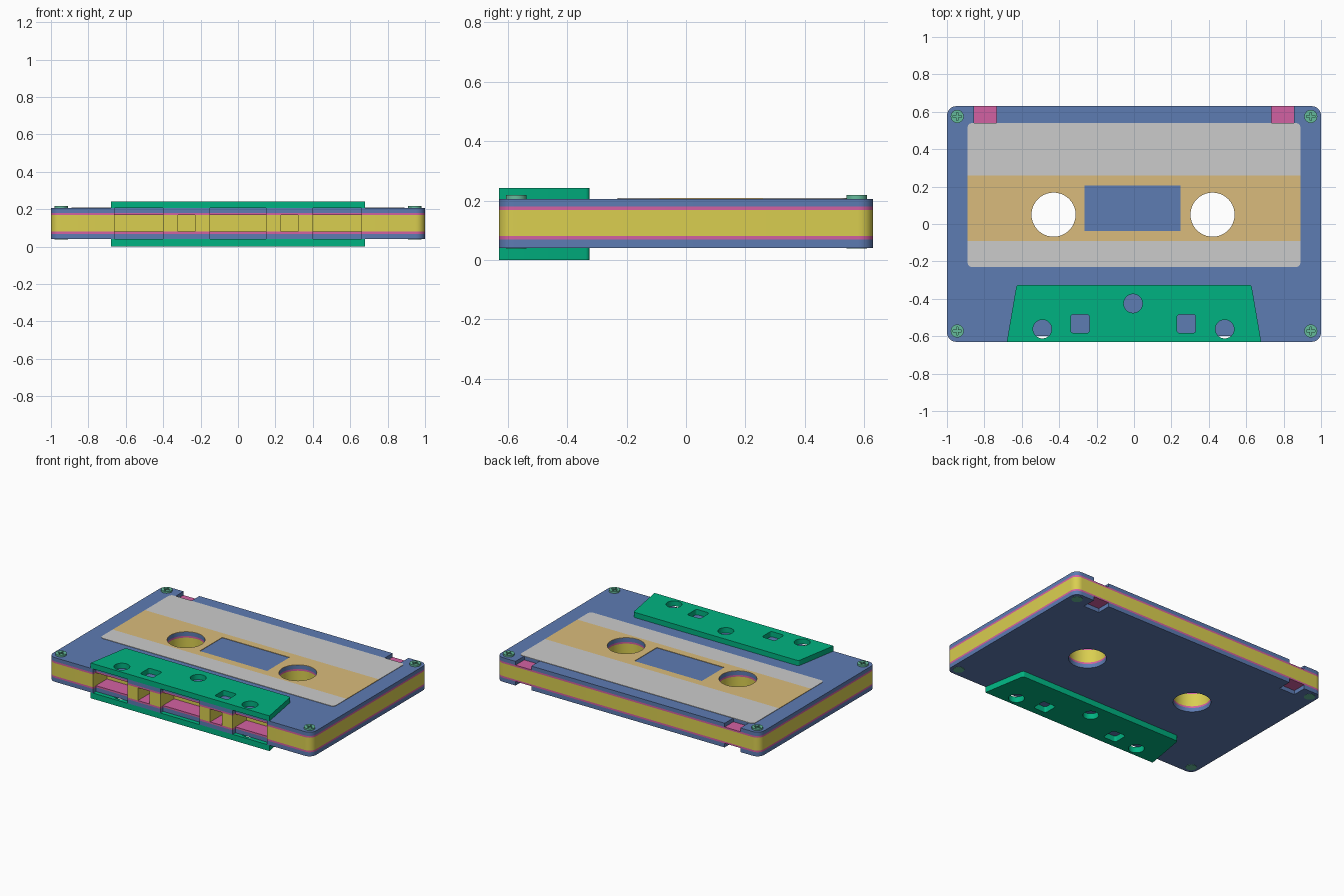
import bpy, bmesh, math

if "Cube" in bpy.data.objects:
    bpy.data.objects.remove(bpy.data.objects["Cube"])


def material(name, rgb):
    m = bpy.data.materials.new(name)
    m.diffuse_color = (*rgb, 1)
    m.use_nodes = True
    m.node_tree.nodes["Principled BSDF"].inputs["Base Color"].default_value = m.diffuse_color
    return m


BLUE = material("shell_blue", (0.11, 0.2, 0.45))
PINK = material("liner_pink", (0.65, 0.12, 0.36))
YELLOW = material("core_yellow", (0.7, 0.62, 0.08))
GREEN = material("plate_green", (0.0, 0.45, 0.22))
MINT = material("screw_mint", (0.13, 0.5, 0.33))
TAN = material("band_tan", (0.7, 0.5, 0.2))

HX, HY = 1.0, 0.63


def arc(cx, cy, r, a0, a1, n):
    return [(cx + r * math.cos(math.radians(a0 + (a1 - a0) * i / n)),
             cy + r * math.sin(math.radians(a0 + (a1 - a0) * i / n))) for i in range(n + 1)]


def circle(cx, cy, r, n=40):
    return arc(cx, cy, r, 0, 360, n)[:-1]


def rect(x0, x1, y0, y1, r=0.0):
    if r == 0:
        return [(x0, y0), (x1, y0), (x1, y1), (x0, y1)]
    return (arc(x0 + r, y0 + r, r, 180, 270, 6) + arc(x1 - r, y0 + r, r, 270, 360, 6)
            + arc(x1 - r, y1 - r, r, 0, 90, 6) + arc(x0 + r, y1 - r, r, 90, 180, 6))


def body_outline(front=(), back=()):
    """Rounded rectangle; cuts are (x0, x1, depth) listed left to right."""
    r = 0.05
    p = arc(-HX + r, -HY + r, r, 180, 270, 8)
    for a, b, d in front:
        p += [(a, -HY), (a, -HY + d), (b, -HY + d), (b, -HY)]
    p += arc(HX - r, -HY + r, r, 270, 360, 8) + arc(HX - r, HY - r, r, 0, 90, 8)
    for a, b, d in reversed(back):
        p += [(b, HY), (b, HY - d), (a, HY - d), (a, HY)]
    return p + arc(-HX + r, HY - r, r, 90, 180, 8)


def slab(name, loops, z0, z1, mat=None):
    """Filled outline with holes, extruded from z0 to z1."""
    c = bpy.data.curves.new(name, 'CURVE')
    c.dimensions = '2D'
    c.fill_mode = 'BOTH'
    c.extrude = (z1 - z0) / 2
    for loop in loops:
        s = c.splines.new('POLY')
        s.points.add(len(loop) - 1)
        for pt, (x, y) in zip(s.points, loop):
            pt.co = (x, y, 0, 1)
        s.use_cyclic_u = True
    ob = bpy.data.objects.new(name, c)
    ob.location.z = (z0 + z1) / 2
    bpy.context.collection.objects.link(ob)
    bpy.ops.object.select_all(action='DESELECT')
    ob.select_set(True)
    bpy.context.view_layer.objects.active = ob
    bpy.ops.object.convert(target='MESH')
    ob = bpy.context.object
    bm = bmesh.new()
    bm.from_mesh(ob.data)
    bmesh.ops.remove_doubles(bm, verts=bm.verts, dist=1e-5)
    bmesh.ops.recalc_face_normals(bm, faces=bm.faces)
    bm.to_mesh(ob.data)
    bm.free()
    if mat:
        ob.data.materials.clear()
        ob.data.materials.append(mat)
    bpy.ops.object.shade_smooth_by_angle(angle=math.radians(30))
    return ob


hubs = [circle(x, 0.05, 0.118) for x in (-0.43, 0.42)]
wide = [(-0.66, -0.40), (-0.15, 0.15), (0.40, 0.66)]
openings = sorted(wide + [(-0.32, -0.23), (0.23, 0.32)])
tabs = [(-0.855, -0.735, 0.095), (0.735, 0.855, 0.095)]

# Middle core with the tape openings along the front
slab("core", [body_outline([(a, b, 0.15) for a, b in openings])] + hubs, 0.08, 0.168, YELLOW)

# Liner sheets and outer shells, above and below
for side, l0, l1, s0, s1 in (("bottom", 0.068, 0.08, 0.04, 0.068),
                             ("top", 0.168, 0.18, 0.18, 0.206)):
    slab(side + "_liner", [body_outline([(a, b, 0.03) for a, b in wide])] + hubs, l0, l1, PINK)
    slab(side + "_shell", [body_outline([(a, b, 0.03) for a, b in wide], tabs)] + hubs,
         s0, s1, BLUE)

# Raised trapezoid plates with guide holes
trapezoid = ([(-0.68, -HY), (0.68, -HY)] + arc(0.615, -0.34, 0.015, 10, 90, 4)
             + arc(-0.615, -0.34, 0.015, 90, 170, 4))
guide_holes = [circle(-0.49, -0.562, 0.05), circle(0.485, -0.562, 0.05),
               circle(-0.005, -0.425, 0.05)]
guide_holes += [rect(x - 0.05, x + 0.05, -0.583, -0.483, 0.015) for x in (-0.288, 0.28)]
slab("bottom_guide_plate", [trapezoid] + guide_holes, 0.0, 0.04, GREEN)
slab("top_guide_plate", [trapezoid] + guide_holes, 0.206, 0.242, GREEN)

# Paper label in two grey strips, and the coloured band with its window
low = arc(-0.865, -0.205, 0.025, 180, 270, 6) + arc(0.865, -0.205, 0.025, 270, 360, 6)
high = arc(0.865, 0.515, 0.025, 0, 90, 6) + arc(-0.865, 0.515, 0.025, 90, 180, 6)
slab("label_lower", [low + [(0.89, -0.09), (-0.89, -0.09)]], 0.206, 0.209)
slab("label_upper", [[(-0.89, 0.26), (0.89, 0.26)] + high], 0.206, 0.209)
slab("label_band", [rect(-0.89, 0.89, -0.09, 0.26), rect(-0.265, 0.248, -0.038, 0.207)] + hubs,
     0.206, 0.209, TAN)

# Corner screws with crossed slots
w, l = 0.005, 0.022
cross = [(w, w), (l, w), (l, -w), (w, -w), (w, -l), (-w, -l),
         (-w, -w), (-l, -w), (-l, w), (-w, w), (-w, l), (w, l)]
for sx, sn in ((-1, "left"), (1, "right")):
    for y, yn in ((-0.572, "front"), (0.575, "back")):
        x = sx * 0.945
        slot = [(x + a, y + b) for a, b in cross]
        slab(f"screw_{yn}_{sn}", [circle(x, y, 0.035, 24)], 0.038, 0.209, MINT)
        slab(f"screw_head_{yn}_{sn}", [circle(x, y, 0.035, 24), slot], 0.209, 0.218, MINT)
